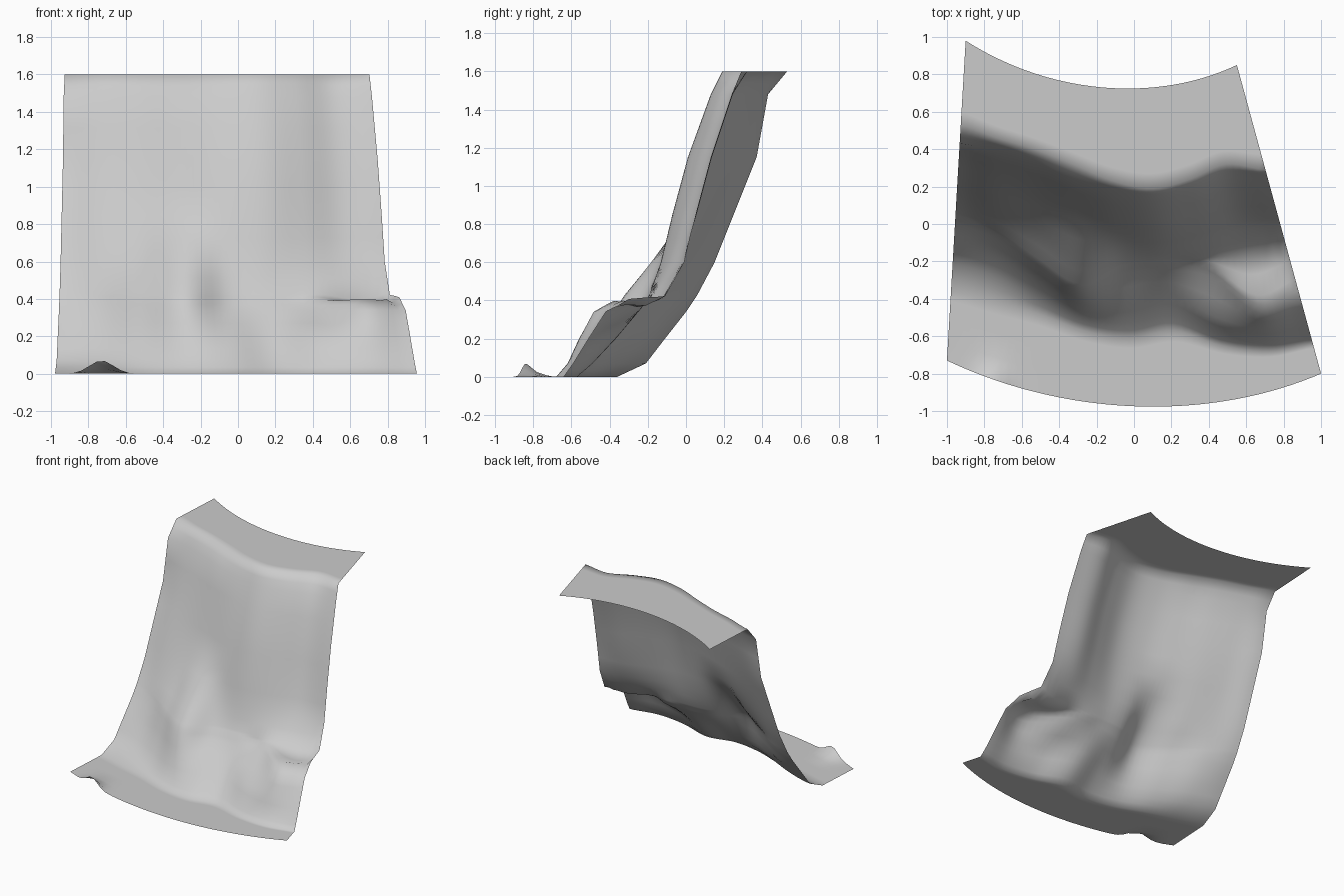
import bpy, bmesh, math

if "Cube" in bpy.data.objects:
    bpy.data.objects.remove(bpy.data.objects["Cube"])

# Cliff face: y position of each height level, for nine columns left to right
LEVELS = [0, .07, .2, .34, .40, .43, .6, .85, 1.15, 1.48, 1.6]
COLUMNS = [
    [-.36, -.21, -.11, .00, .04, .06, .15, .25, .37, .43, .53],
    [-.42, -.28, -.17, -.08, -.045, -.03, .06, .17, .29, .39, .46],
    [-.48, -.39, -.30, -.23, -.20, -.18, -.04, .10, .21, .32, .40],
    [-.57, -.50, -.43, -.37, -.34, -.32, -.18, .02, .12, .23, .32],
    [-.61, -.53, -.41, -.27, -.23, -.21, -.13, -.05, .04, .16, .23],
    [-.57, -.49, -.37, -.25, -.21, -.19, -.13, -.07, .01, .13, .19],
    [-.65, -.59, -.50, -.28, -.21, -.18, -.09, -.02, .06, .17, .24],
    [-.68, -.62, -.56, -.48, -.38, -.16, -.03, .05, .13, .24, .32],
    [-.64, -.59, -.51, -.42, -.30, -.11, -.01, .05, .13, .24, .29],
]
NCOL = 48


def arc(a, m, b, u):
    # Parabola through three evenly spaced values
    return a * (1 - u) * (1 - 2 * u) + m * 4 * u * (1 - u) + b * u * (2 * u - 1)


def across(row, u):
    # Smooth interpolation between columns
    f = u * 8
    i = min(int(f), 7)
    t = f - i
    p = [COLUMNS[min(max(k, 0), 8)][row] for k in range(i - 1, i + 3)]
    return .5 * (2 * p[1] + (p[2] - p[0]) * t
                 + (2 * p[0] - 5 * p[1] + 4 * p[2] - p[3]) * t * t
                 + (3 * p[1] - p[0] - 3 * p[2] + p[3]) * t ** 3)


def bump(x, y, cx, cy, sx, sy):
    return math.exp(-((x - cx) / sx) ** 2 - ((y - cy) / sy) ** 2)


def profile(u):
    # Flat foot, steep face, flat top
    front, back = arc(-.73, -.975, -.80, u), arc(.98, .73, .85, u)
    face = [(across(r, u), z) for r, z in enumerate(LEVELS)]
    toe, brow = face[0][0], face[-1][0]
    pts = [(front + (toe - front) * t, 0) for t in (0, .12, .3, .6, .85)]
    for (y0, z0), (y1, z1) in zip(face, face[1:]):
        pts += [(y0, z0), ((y0 + y1) / 2, (z0 + z1) / 2)]
    pts.append(face[-1])
    pts += [(brow + (back - brow) * t, 1.6) for t in (.15, .5, 1)]
    return pts


bm = bmesh.new()
grid = []
for c in range(NCOL + 1):
    u = c / NCOL
    column = []
    points = profile(u)
    front = points[0][0]
    for y, z in points:
        left = -1 + (y + .73) * .1 / 1.71
        right = 1 - (y + .80) * .45 / 1.65
        x = left + (right - left) * u
        # Raised lip on the front edge
        z += .07 * bump(x, y, -.73, front, .09, .05)
        if .1 < z < .7:
            # Hollow behind the mound, and ragged rock at its right end
            z -= .06 * bump(x, y, .68, -.22, .16, .09)
            z += .03 * math.sin(x * 70 + y * 30) * bump(x, y, .85, -.2, .08, .13)
        column.append(bm.verts.new((x, y, z)))
    grid.append(column)
for a, b in zip(grid, grid[1:]):
    for k in range(len(a) - 1):
        bm.faces.new((a[k], b[k], b[k + 1], a[k + 1]))
for f in bm.faces:
    f.smooth = True
mesh = bpy.data.meshes.new("cliff_face")
bm.to_mesh(mesh)
bm.free()
cliff = bpy.data.objects.new("cliff_face", mesh)
bpy.context.collection.objects.link(cliff)
